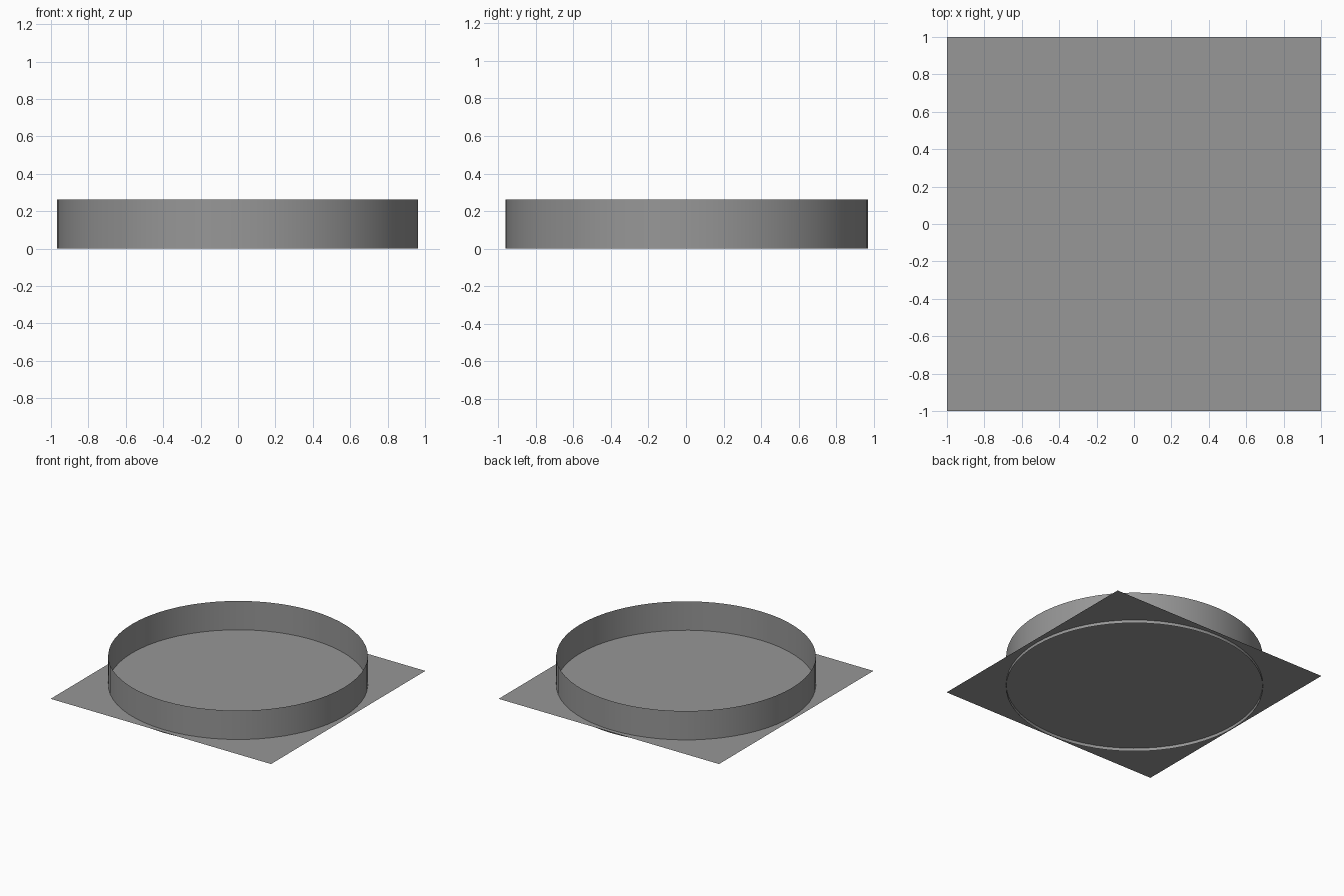
import bpy

if "Cube" in bpy.data.objects:
    bpy.data.objects.remove(bpy.data.objects["Cube"])

# Mid grey used on both parts
grey = bpy.data.materials.new("mid_grey")
grey.diffuse_color = (0.31, 0.31, 0.31, 1)
grey.use_nodes = True
grey.node_tree.nodes["Principled BSDF"].inputs["Base Color"].default_value = grey.diffuse_color

# Flat square base sheet, slightly above the wall's lower rim
bpy.ops.mesh.primitive_plane_add(size=2, location=(0, 0, 0.026))
sheet = bpy.context.object
sheet.name = "base_sheet"
sheet.data.materials.append(grey)

# Thin open round wall passing just through the sheet
height = 0.263
bpy.ops.mesh.primitive_cylinder_add(vertices=64, radius=0.965, depth=height,
                                    end_fill_type='NOTHING',
                                    location=(-0.002, 0.003, height / 2))
wall = bpy.context.object
wall.name = "round_wall"
wall.data.materials.append(grey)
bpy.ops.object.shade_smooth_by_angle()
